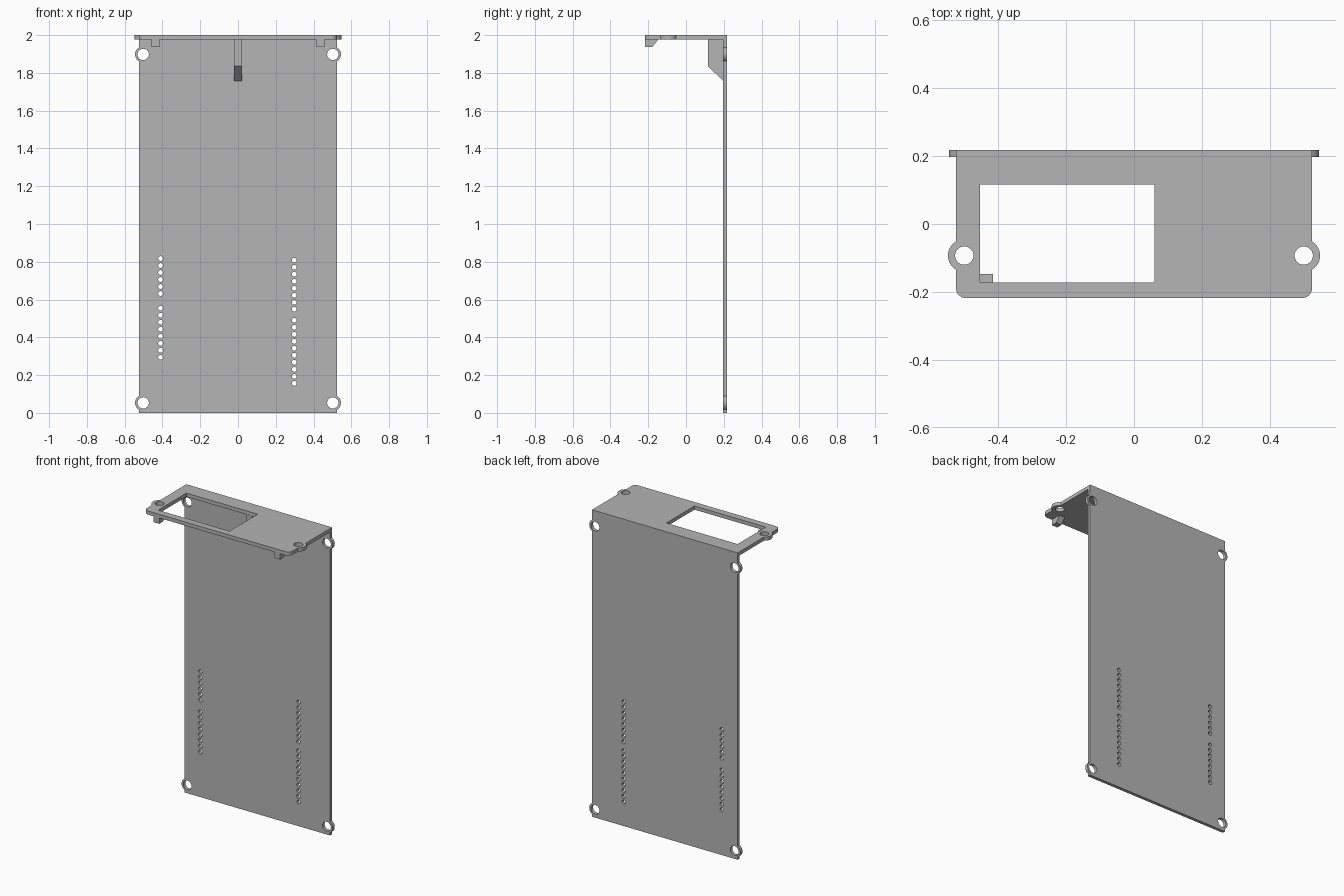
import bpy
import bmesh
from math import acos, cos, sin, pi
from mathutils import Matrix, Vector

if "Cube" in bpy.data.objects:
    bpy.data.objects.remove(bpy.data.objects["Cube"], do_unlink=True)

grey = bpy.data.materials.new("light_grey")
grey.use_nodes = True
grey.diffuse_color = (0.46, 0.46, 0.46, 1)
grey.node_tree.nodes["Principled BSDF"].inputs["Base Color"].default_value = grey.diffuse_color

HALF_W = 0.525           # half width of both plates
DEPTH = 0.218            # half depth of the bracket
PANEL_FRONT = 0.197      # front face of the upright panel
PLATE_BOTTOM = 1.976     # underside of the top plate


def finish(name, bm):
    bmesh.ops.recalc_face_normals(bm, faces=bm.faces)
    mesh = bpy.data.meshes.new(name)
    bm.to_mesh(mesh)
    bm.free()
    mesh.materials.append(grey)
    obj = bpy.data.objects.new(name, mesh)
    bpy.context.collection.objects.link(obj)
    return obj


def prism(name, points, push):
    """Extrude a flat outline of 3D points along the push vector."""
    bm = bmesh.new()
    face = bm.faces.new([bm.verts.new(p) for p in points])
    new = bmesh.ops.extrude_face_region(bm, geom=[face])["geom"]
    bmesh.ops.translate(bm, vec=Vector(push),
                        verts=[v for v in new if isinstance(v, bmesh.types.BMVert)])
    return finish(name, bm)


def arc(cx, cy, r, start, end, steps):
    angles = [start + (end - start) * i / steps for i in range(steps + 1)]
    return [(cx + r * cos(a), cy + r * sin(a)) for a in angles]


def lug(cx, cy, r):
    """Rounded ear standing out of the side edge."""
    a = acos((HALF_W - cx) / r)
    return arc(cx, cy, r, -a, a, 20)


def mirrored(side):
    return side + [(-x, y) for x, y in reversed(side)]


def add_holes(bm, holes, r, sides, axis):
    for pos in holes:
        turn = Matrix.Rotation(pi / 2, 4, "X") if axis == "Y" else Matrix()
        bmesh.ops.create_cone(bm, cap_ends=True, segments=sides, radius1=r, radius2=r,
                              depth=0.2, matrix=Matrix.Translation(pos) @ turn)


def cut(obj, bm):
    cutter = finish("cutter", bm)
    cutter.hide_render = True
    mod = obj.modifiers.new("cut", "BOOLEAN")
    mod.operation = "DIFFERENCE"
    mod.solver = "EXACT"
    mod.object = cutter
    select(obj)
    bpy.ops.object.modifier_apply(modifier=mod.name)
    bpy.data.objects.remove(cutter, do_unlink=True)
    select(obj)
    bpy.ops.object.shade_smooth_by_angle(angle=0.6)


def select(obj):
    bpy.ops.object.select_all(action="DESELECT")
    obj.select_set(True)
    bpy.context.view_layer.objects.active = obj


# Upright panel with four screw lugs
LUG_X, LUG_Z = 0.502, (0.053, 1.898)
side = [(HALF_W, 0)] + lug(LUG_X, LUG_Z[0], 0.043) + lug(LUG_X, LUG_Z[1], 0.043) + [(HALF_W, 2)]
panel = prism("back_panel", [(x, PANEL_FRONT, z) for x, z in mirrored(side)],
              (0, DEPTH - PANEL_FRONT, 0))

# Screw holes and the two columns of pin holes
bm = bmesh.new()
add_holes(bm, [(s * LUG_X, 0.21, z) for s in (-1, 1) for z in LUG_Z], 0.03, 32, "Y")
for x, top, count in ((-0.41, 0.817, 6), (-0.41, 0.554, 8), (0.298, 0.808, 8), (0.298, 0.49, 10)):
    add_holes(bm, [(x, 0.21, top - 0.0371 * i) for i in range(count)], 0.0128, 16, "Y")
cut(panel, bm)

# Top plate with rounded front corners and side ears
EAR_X, EAR_Y, CORNER = 0.5, -0.093, 0.03
side = (arc(HALF_W - CORNER, -DEPTH + CORNER, CORNER, -pi / 2, 0, 8)
        + lug(EAR_X, EAR_Y, 0.048) + [(HALF_W, PANEL_FRONT)])
plate = prism("top_plate", [(x, y, PLATE_BOTTOM) for x, y in mirrored(side)],
              (0, 0, 2 - PLATE_BOTTOM))

# Ear holes and the display window
bm = bmesh.new()
add_holes(bm, [(s * EAR_X, EAR_Y, 2) for s in (-1, 1)], 0.027, 32, "Z")
window = Matrix.Translation((-0.197, -0.028, 2)) @ Matrix.Diagonal((0.514, 0.29, 0.2, 1))
bmesh.ops.create_cube(bm, size=1, matrix=window)
cut(plate, bm)

# Centre rib bracing the panel against the plate
rib = [(PANEL_FRONT, PLATE_BOTTOM), (0.116, PLATE_BOTTOM), (0.116, 1.836), (PANEL_FRONT, 1.757)]
prism("centre_rib", [(-0.02, y, z) for y, z in rib], (0.04, 0, 0))

# Small hooks under the front edge
hook = [(-DEPTH, PLATE_BOTTOM), (-DEPTH, 1.938), (-0.178, 1.938), (-0.147, PLATE_BOTTOM)]
for name, x in (("right_hook", -0.457), ("left_hook", 0.415)):
    prism(name, [(x, y, z) for y, z in hook], (0.042, 0, 0))
